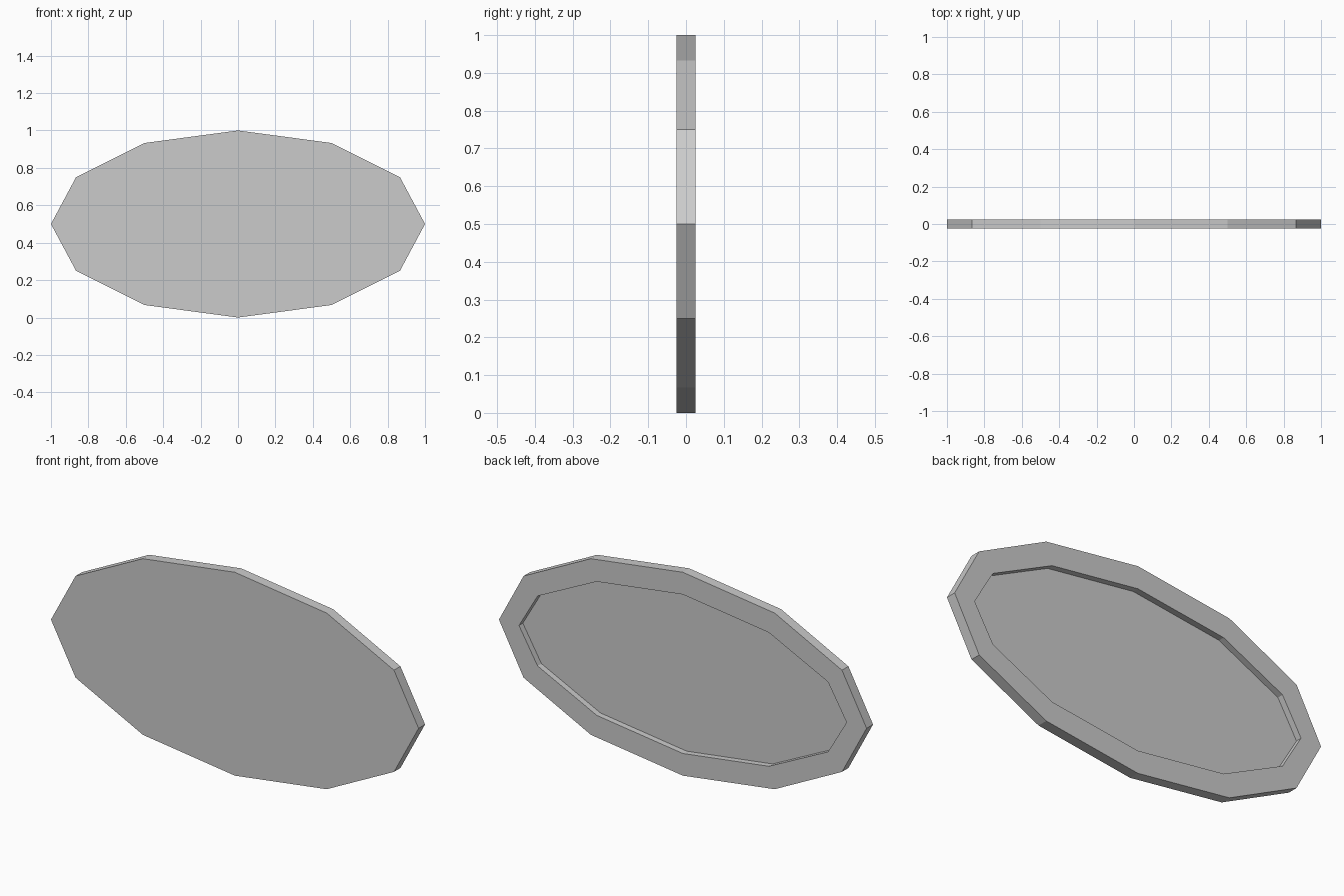
import bpy, bmesh
from math import sin, cos, pi
from mathutils import Vector

if "Cube" in bpy.data.objects:
    bpy.data.objects.remove(bpy.data.objects["Cube"])

SIDES, HALF_T, LIP, DEPTH = 12, 0.025, 0.109, 0.03

# oval outline in the XZ plane, and the same outline moved inward by the lip width
outer = [Vector((cos(2 * pi * i / SIDES), 0.5 * sin(2 * pi * i / SIDES))) for i in range(SIDES)]
inner = []
for i, p in enumerate(outer):
    a = (p - outer[i - 1]).normalized()
    b = (outer[(i + 1) % SIDES] - p).normalized()
    t = (a + b).normalized()
    inner.append(p + LIP * Vector((-t.y, t.x)))

bm = bmesh.new()


def ring(points, y):
    return [bm.verts.new((p.x, y, p.y + 0.5)) for p in points]


# front face, outer edge, back lip, recess wall, recess floor
rings = [ring(outer, -HALF_T), ring(outer, HALF_T),
         ring(inner, HALF_T), ring(inner, HALF_T - DEPTH)]
for r, s in zip(rings, rings[1:]):
    for i in range(SIDES):
        j = (i + 1) % SIDES
        bm.faces.new((r[i], r[j], s[j], s[i]))
bm.faces.new(rings[0])
bm.faces.new(rings[-1])
bmesh.ops.recalc_face_normals(bm, faces=bm.faces)

mesh = bpy.data.meshes.new("oval_plaque")
bm.to_mesh(mesh)
bm.free()
bpy.context.collection.objects.link(bpy.data.objects.new("oval_plaque", mesh))
